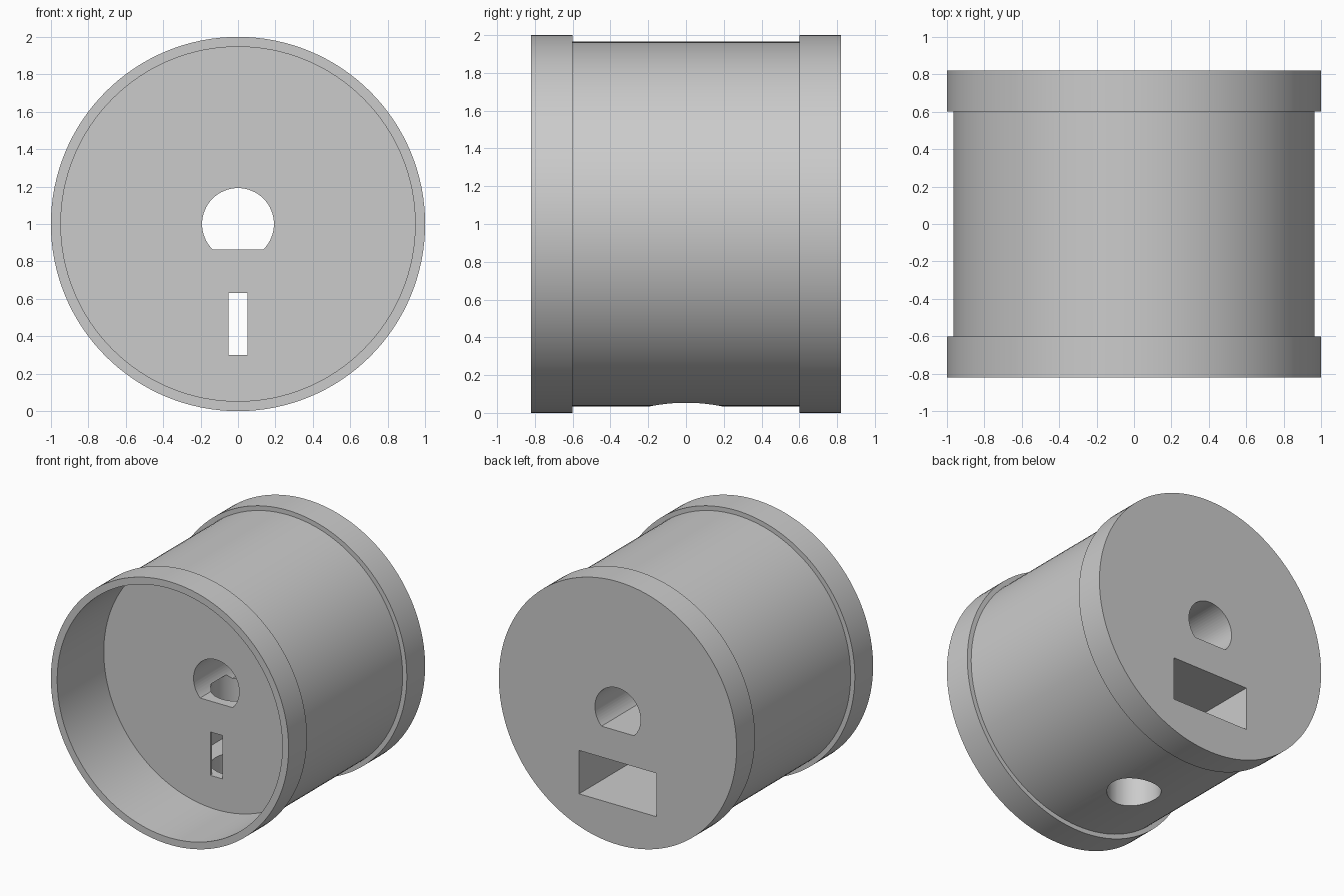
import bpy, bmesh, math
from mathutils import Matrix, Vector

cube = bpy.data.objects.get("Cube")
if cube:
    bpy.data.objects.remove(cube, do_unlink=True)

SEGMENTS = 128
grey = bpy.data.materials.new("plain grey")
grey.use_nodes = True
grey.diffuse_color = (0.6, 0.6, 0.6, 1)
grey.node_tree.nodes["Principled BSDF"].inputs["Base Color"].default_value = grey.diffuse_color


def make_object(name, bm):
    bmesh.ops.recalc_face_normals(bm, faces=bm.faces)
    mesh = bpy.data.meshes.new(name)
    bm.to_mesh(mesh)
    bm.free()
    mesh.materials.append(grey)
    obj = bpy.data.objects.new(name, mesh)
    bpy.context.collection.objects.link(obj)
    return obj


def lathe(name, profile):
    """Turn (radius, y) points about the drum axis at z = 1."""
    bm = bmesh.new()
    verts = [bm.verts.new((r, y, 1)) for r, y in profile]
    edges = [bm.edges.new(pair) for pair in zip(verts, verts[1:])]
    bmesh.ops.spin(bm, geom=verts + edges, cent=(0, 0, 1), axis=(0, 1, 0),
                   angle=math.tau, steps=SEGMENTS, use_merge=True)
    bmesh.ops.remove_doubles(bm, verts=bm.verts, dist=1e-5)
    return make_object(name, bm)


def prism(name, outline, y0, y1):
    """Extrude an (x, z) outline along y."""
    bm = bmesh.new()
    face = bm.faces.new([bm.verts.new((x, y0, z)) for x, z in outline])
    grown = bmesh.ops.extrude_face_region(bm, geom=[face])["geom"]
    moved = [v for v in grown if isinstance(v, bmesh.types.BMVert)]
    bmesh.ops.translate(bm, verts=moved, vec=Vector((0, y1 - y0, 0)))
    return make_object(name, bm)


def rectangle(half_width, z0, z1):
    return [(-half_width, z0), (half_width, z0), (half_width, z1), (-half_width, z1)]


# Spool body: two rims, a slimmer waist and a deep cup in the front
RIM, WAIST, CUP = 1.0, 0.965, 0.947
END, STEP, FLOOR = 0.82, 0.6, -0.26
body = lathe("spool_body", [
    (0, FLOOR), (CUP, FLOOR), (CUP, -END), (RIM, -END), (RIM, -STEP), (WAIST, -STEP),
    (WAIST, STEP), (RIM, STEP), (RIM, END), (0, END)])

# D-shaped shaft bore
bore_radius, flat = 0.192, -0.135
start = math.asin(flat / bore_radius)
sweep = math.pi - 2 * start
arc = [start + sweep * i / 48 for i in range(49)]
bore = prism("shaft_bore_cutter",
             [(bore_radius * math.cos(a), 1 + bore_radius * math.sin(a)) for a in arc], -0.5, 1)

# Wide pocket from the back, opening into a narrow slot in the cup floor
pocket = prism("pocket_cutter", rectangle(0.325, 0.3, 0.63), FLOOR + 0.02, 1)
slot = prism("slot_cutter", rectangle(0.05, 0.3, 0.63), -0.5, 0.4)

# Round hole rising from the underside to the bore
bm = bmesh.new()
bmesh.ops.create_cone(bm, cap_ends=True, segments=64, radius1=0.188, radius2=0.188,
                      depth=1.1, matrix=Matrix.Translation((0, 0, 0.35)))
screw_hole = make_object("underside_hole_cutter", bm)

for cutter in (bore, pocket, slot, screw_hole):
    cut = body.modifiers.new(cutter.name, "BOOLEAN")
    cut.operation = "DIFFERENCE"
    cut.solver = "EXACT"
    cut.object = cutter

# Apply the cuts and smooth the round walls
bpy.ops.object.select_all(action="DESELECT")
body.select_set(True)
bpy.context.view_layer.objects.active = body
for name in [m.name for m in body.modifiers]:
    bpy.ops.object.modifier_apply(modifier=name)
for cutter in (bore, pocket, slot, screw_hole):
    bpy.data.objects.remove(cutter, do_unlink=True)
bpy.ops.object.shade_smooth_by_angle(angle=math.radians(30))
